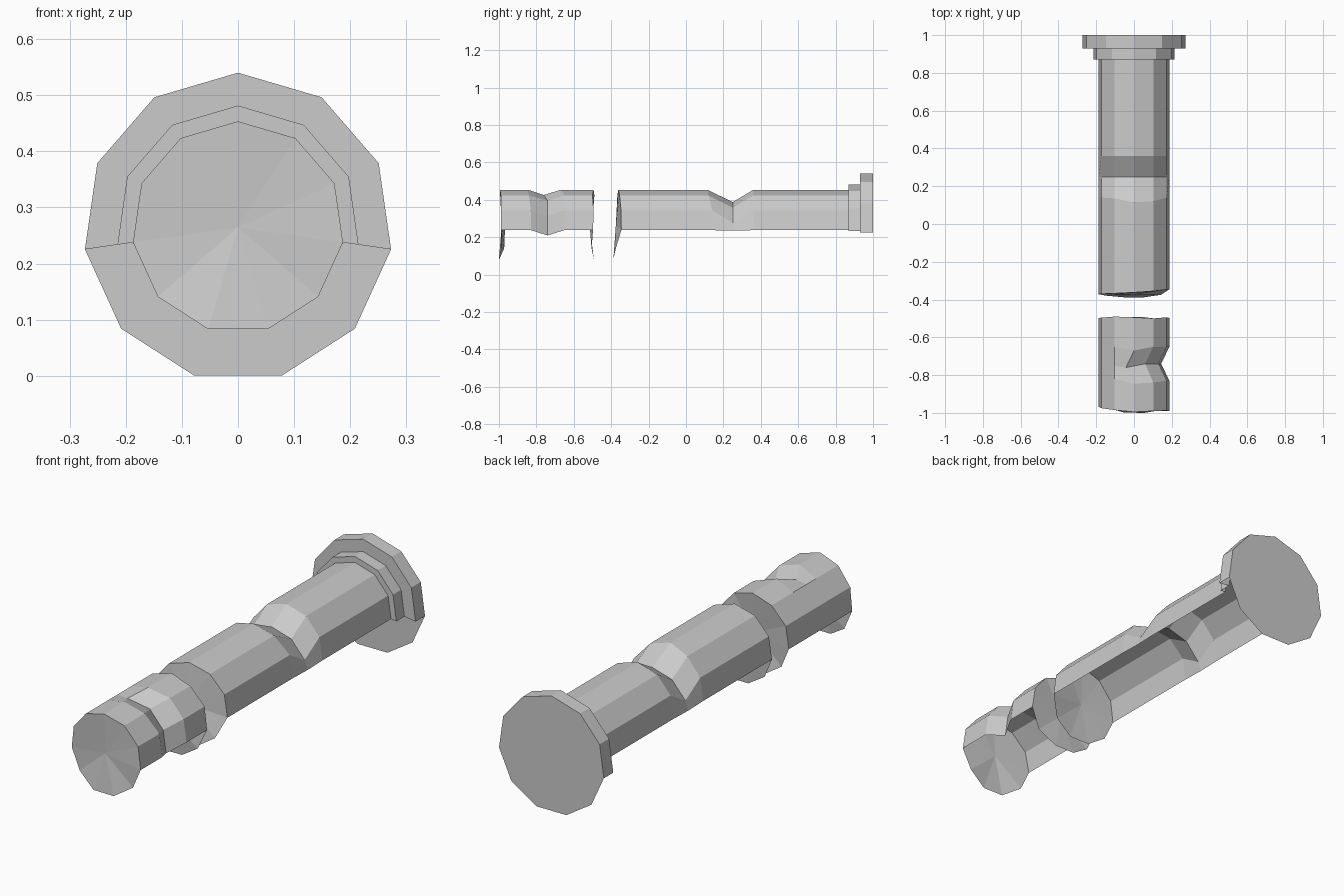
import bpy, math

if "Cube" in bpy.data.objects:
    bpy.data.objects.remove(bpy.data.objects["Cube"])

SIDES = 11
CZ = 0.2645          # height of the column axis
R_BASE, R_NECK, R_SHAFT = 0.2756, 0.217, 0.189
UPPER = range(-3, 4)  # the sides that carry wall faces; the underside is open


def point(k, r, y, dx=0.0, dz=0.0):
    a = 2 * math.pi * k / SIDES
    return (r * math.sin(a) + dx, y, CZ + r * math.cos(a) + dz)


def arc(r, ys):
    """Open ring over the upper sides; ys is one value or one per side."""
    if not isinstance(ys, (list, tuple)):
        ys = [ys] * len(UPPER)
    return [point(k, r, y) for k, y in zip(UPPER, ys)]


def make_object(name, verts, faces):
    mesh = bpy.data.meshes.new(name)
    mesh.from_pydata(verts, [], faces)
    mesh.update()
    obj = bpy.data.objects.new(name, mesh)
    bpy.context.collection.objects.link(obj)


def loft(name, rings):
    """Skin a list of open rings, ordered from front to back."""
    n = len(rings[0])
    verts = [p for ring in rings for p in ring]
    faces = []
    for i in range(len(rings) - 1):
        for j in range(n - 1):
            a = i * n + j
            faces.append((a, a + n, a + n + 1, a + 1))
    make_object(name, verts, faces)


def broken_cap(name, upper_ys, lower_ys, centre_y, faces_back=False):
    """Uneven fan closing a broken end."""
    ys = list(upper_ys) + list(lower_ys)
    verts = [point(k, R_SHAFT, y) for k, y in zip(range(-3, 8), ys)]
    verts.append((0, centre_y, CZ))
    faces = [(i, (i + 1) % SIDES, SIDES) for i in range(SIDES)]
    if faces_back:
        faces = [f[::-1] for f in faces]
    make_object(name, verts, faces)


# Full disc closing the foot
make_object("base_disc", [point(k, R_BASE, 1.0) for k in range(SIDES)],
            [tuple(reversed(range(SIDES)))])

# Stepped foot: neck ring and wide base
loft("stepped_base", [arc(R_SHAFT, 0.87), arc(R_NECK, 0.87), arc(R_NECK, 0.93),
                      arc(R_BASE, 0.93), arc(R_BASE, 1.0)])

# Long shaft with a V-shaped chip across the top
shaft_end = [-0.372, -0.37, -0.367, -0.362, -0.355, -0.347, -0.346]
chip = [point(k, R_SHAFT, 0.25, dz=-0.066 if abs(k) < 3 else -0.003)
        for k in UPPER]
loft("long_shaft", [arc(R_SHAFT, shaft_end),
                    arc(R_SHAFT, [0.14, 0.14, 0.135, 0.115, 0.12, 0.14, 0.14]),
                    chip,
                    arc(R_SHAFT, 0.36),
                    arc(R_SHAFT, 0.87)])
broken_cap("long_shaft_cap", shaft_end, [-0.375, -0.388, -0.388, -0.38], -0.375)

# Short broken piece with a chip on its right side
front_end = [-0.968, -0.975, -0.985, -0.995, -0.99, -0.988, -0.99]
back_end = [-0.497, -0.496, -0.49, -0.494, -0.5, -0.494, -0.497]
side_chip = []
for k in UPPER:
    if k < 0:
        side_chip.append(point(k, R_SHAFT, -0.75))
    else:
        side_chip.append(point(k, R_SHAFT, -0.76 if k == 0 else -0.74,
                               dx=-0.043, dz=-0.028))
loft("short_piece", [arc(R_SHAFT, front_end),
                     arc(R_SHAFT, [-0.83, -0.83, -0.82, -0.845, -0.84, -0.83, -0.83]),
                     side_chip,
                     arc(R_SHAFT, [-0.65, -0.65, -0.65, -0.67, -0.65, -0.65, -0.65]),
                     arc(R_SHAFT, back_end)])
broken_cap("short_piece_front_cap", front_end, [-0.985, -1.0, -0.998, -0.972], -0.985)
broken_cap("short_piece_back_cap", back_end, [-0.505, -0.493, -0.493, -0.505],
           -0.515, faces_back=True)
